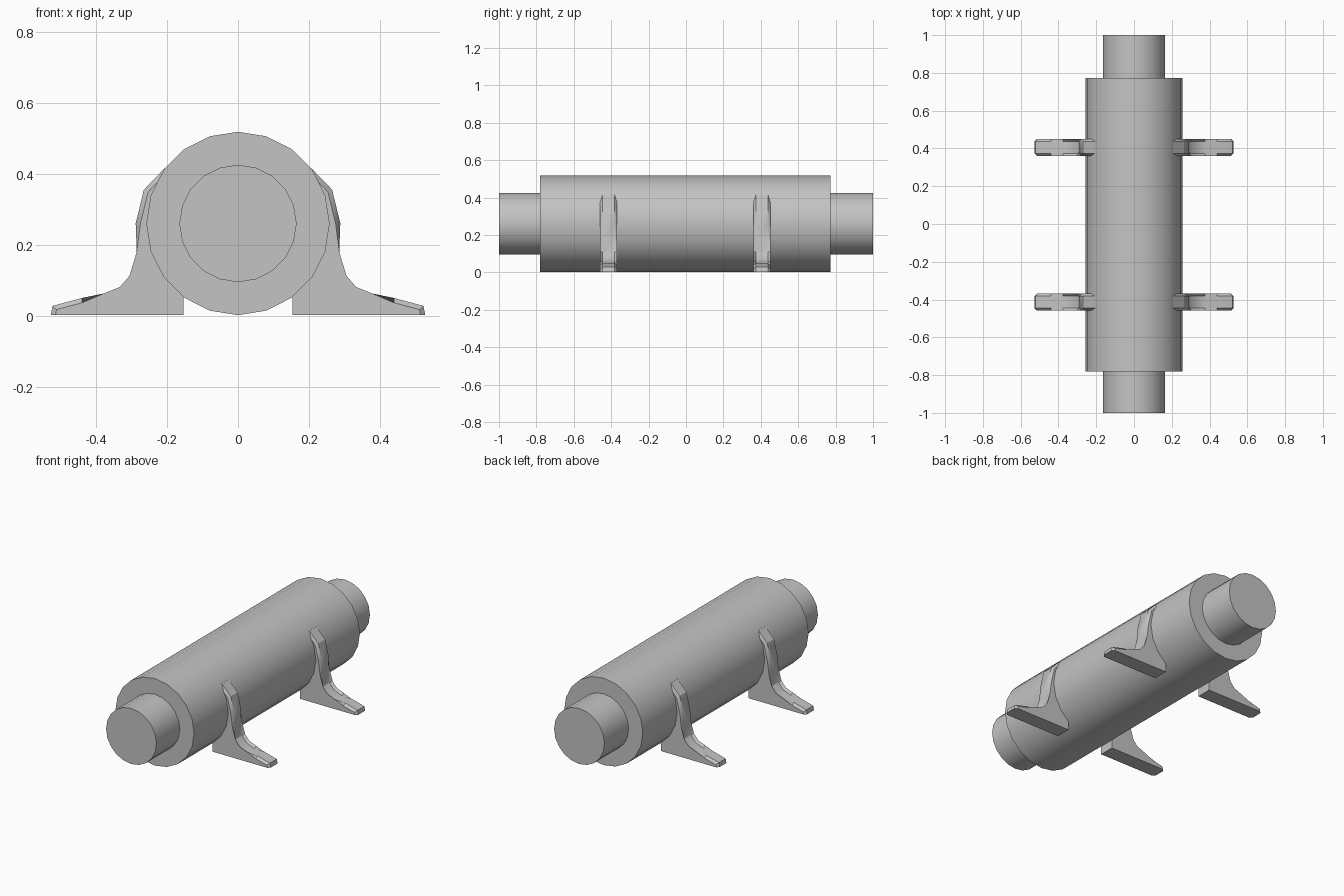
import bpy
import bmesh
from math import pi
from mathutils import Matrix

cube = bpy.data.objects.get("Cube")
if cube:
    bpy.data.objects.remove(cube, do_unlink=True)

# One plain grey metal
GREY = (0.55, 0.55, 0.55, 1)
metal = bpy.data.materials.new("grey metal")
metal.use_nodes = True
metal.diffuse_color = GREY
metal.node_tree.nodes["Principled BSDF"].inputs["Base Color"].default_value = GREY

AXIS_Z = 0.26


def add_object(name, bm, smooth_angle):
    bmesh.ops.recalc_face_normals(bm, faces=bm.faces)
    mesh = bpy.data.meshes.new(name)
    bm.to_mesh(mesh)
    bm.free()
    mesh.materials.append(metal)
    obj = bpy.data.objects.new(name, mesh)
    bpy.context.collection.objects.link(obj)
    bpy.ops.object.select_all(action="DESELECT")
    obj.select_set(True)
    bpy.context.view_layer.objects.active = obj
    bpy.ops.object.shade_smooth_by_angle(angle=smooth_angle)
    return obj


def rod(name, radius, y0, y1):
    bm = bmesh.new()
    place = Matrix.Translation((0, (y0 + y1) / 2, AXIS_Z)) @ Matrix.Rotation(pi / 2, 4, "X")
    bmesh.ops.create_cone(bm, cap_ends=True, segments=20, radius1=radius,
                          radius2=radius, depth=y1 - y0, matrix=place)
    add_object(name, bm, 0.6)


# Foot outline: along the floor, up the toe and curve, then back inside the drum
FOOT = [(0.153, 0.003), (0.527, 0.003), (0.522, 0.028), (0.44, 0.05), (0.375, 0.05),
        (0.325, 0.07), (0.293, 0.107), (0.285, 0.18), (0.288, 0.26), (0.265, 0.355),
        (0.207, 0.415), (0.17, 0.4), (0.12, 0.26), (0.153, 0.06)]
RIM = range(1, 10)


def foot(name, side, y, width=0.09):
    bm = bmesh.new()
    rings = [[bm.verts.new((side * x, y + s * width / 2, z)) for x, z in FOOT]
             for s in (-1, 1)]
    for ring in rings:
        bm.faces.new(ring)
    n = len(FOOT)
    for i in range(n):
        j = (i + 1) % n
        bm.faces.new((rings[0][i], rings[0][j], rings[1][j], rings[1][i]))
    # Chamfer both edges of the outer rim
    edges = [bm.edges.get((ring[i], ring[i + 1])) for ring in rings for i in RIM]
    bmesh.ops.bevel(bm, geom=edges, offset=0.013, offset_type="OFFSET",
                    segments=1, affect="EDGES", clamp_overlap=True)
    add_object(name, bm, 0.5)


rod("drum", 0.258, -0.78, 0.773)
rod("shaft", 0.165, -1, 1)

for end, y in (("front", -0.414), ("back", 0.406)):
    for hand, side in (("right", -1), ("left", 1)):
        foot(f"{end}_{hand}_foot", side, y)
